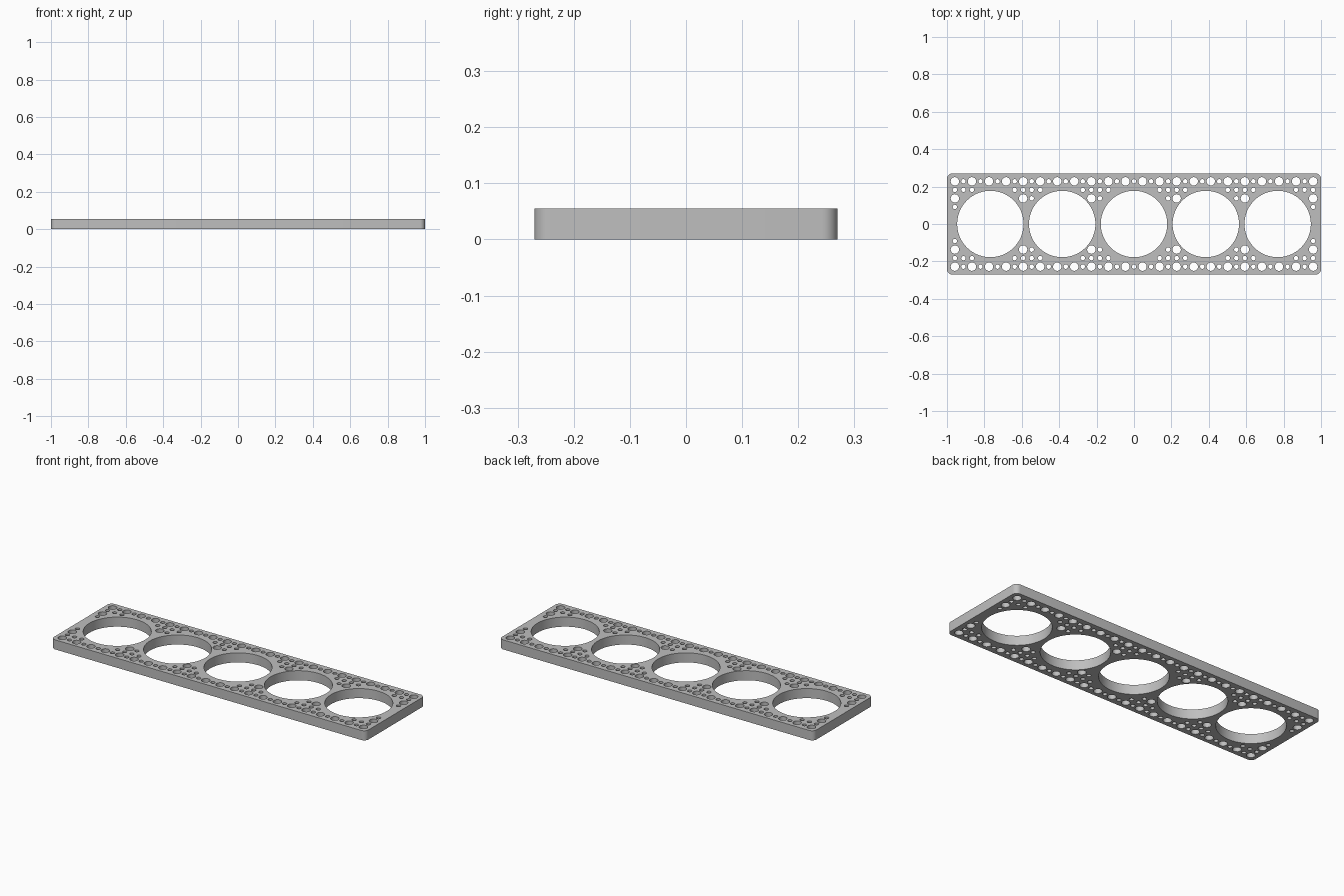
import bpy, bmesh, math

cube = bpy.data.objects.get("Cube")
if cube:
    bpy.data.objects.remove(cube, do_unlink=True)

HALF_X, HALF_Y, THICK, CORNER = 1.0, 0.27, 0.055, 0.028
BORE_R, BORE_STEP = 0.1775, 0.384
LARGE_R, SMALL_R = 0.0225, 0.012
PITCH = 0.0456  # half the spacing of the large holes

grey = bpy.data.materials.new("plain grey")
grey.use_nodes = True
colour = (0.52, 0.52, 0.52, 1)
grey.diffuse_color = colour
grey.node_tree.nodes["Principled BSDF"].inputs["Base Color"].default_value = colour


def arc(cx, cy, r, start, sweep, steps, closed=False):
    count = steps if closed else steps + 1
    return [(cx + r * math.cos(start + sweep * i / steps),
             cy + r * math.sin(start + sweep * i / steps)) for i in range(count)]


def circle(cx, cy, r, steps):
    return arc(cx, cy, r, 0, 2 * math.pi, steps, True)


# Outline with rounded corners
outline = []
for k, (sx, sy) in enumerate([(1, 1), (-1, 1), (-1, -1), (1, -1)]):
    outline += arc(sx * (HALF_X - CORNER), sy * (HALF_Y - CORNER), CORNER,
                   k * math.pi / 2, math.pi / 2, 8)
loops = [outline]

# Five big bores
bores = [i * BORE_STEP for i in range(-2, 3)]
loops += [circle(x, 0, BORE_R, 72) for x in bores]

# Lattice of large and small holes wherever the bores leave room
for i in range(43):
    for j in range(11):
        x, y = (i - 21) * PITCH, (j - 5) * PITCH
        large = i % 2 == 0 and j % 2 == 0
        r, margin = (LARGE_R, 0.005) if large else (SMALL_R, 0.0155)
        if min(math.hypot(x - b, y) for b in bores) > BORE_R + r + margin:
            loops.append(circle(x, y, r, 24 if large else 16))

# Filled, extruded profile
curve = bpy.data.curves.new("plate_profile", "CURVE")
curve.dimensions = "2D"
curve.fill_mode = "BOTH"
curve.extrude = THICK / 2
for pts in loops:
    spline = curve.splines.new("POLY")
    spline.points.add(len(pts) - 1)
    for p, (x, y) in zip(spline.points, pts):
        p.co = (x, y, 0, 1)
    spline.use_cyclic_u = True
profile = bpy.data.objects.new("plate_profile", curve)
bpy.context.collection.objects.link(profile)
bpy.context.view_layer.update()

# Turn the profile into a clean solid plate
deps = bpy.context.evaluated_depsgraph_get()
mesh = bpy.data.meshes.new_from_object(profile.evaluated_get(deps))
bpy.data.objects.remove(profile, do_unlink=True)
bm = bmesh.new()
bm.from_mesh(mesh)
bmesh.ops.remove_doubles(bm, verts=bm.verts, dist=0.0001)
bmesh.ops.translate(bm, verts=bm.verts, vec=(0, 0, THICK / 2))
bmesh.ops.recalc_face_normals(bm, faces=bm.faces)
bm.to_mesh(mesh)
bm.free()
mesh.materials.clear()
mesh.materials.append(grey)

plate = bpy.data.objects.new("perforated_plate", mesh)
bpy.context.collection.objects.link(plate)
bpy.context.view_layer.objects.active = plate
plate.select_set(True)
bpy.ops.object.shade_smooth_by_angle(angle=math.radians(35))
